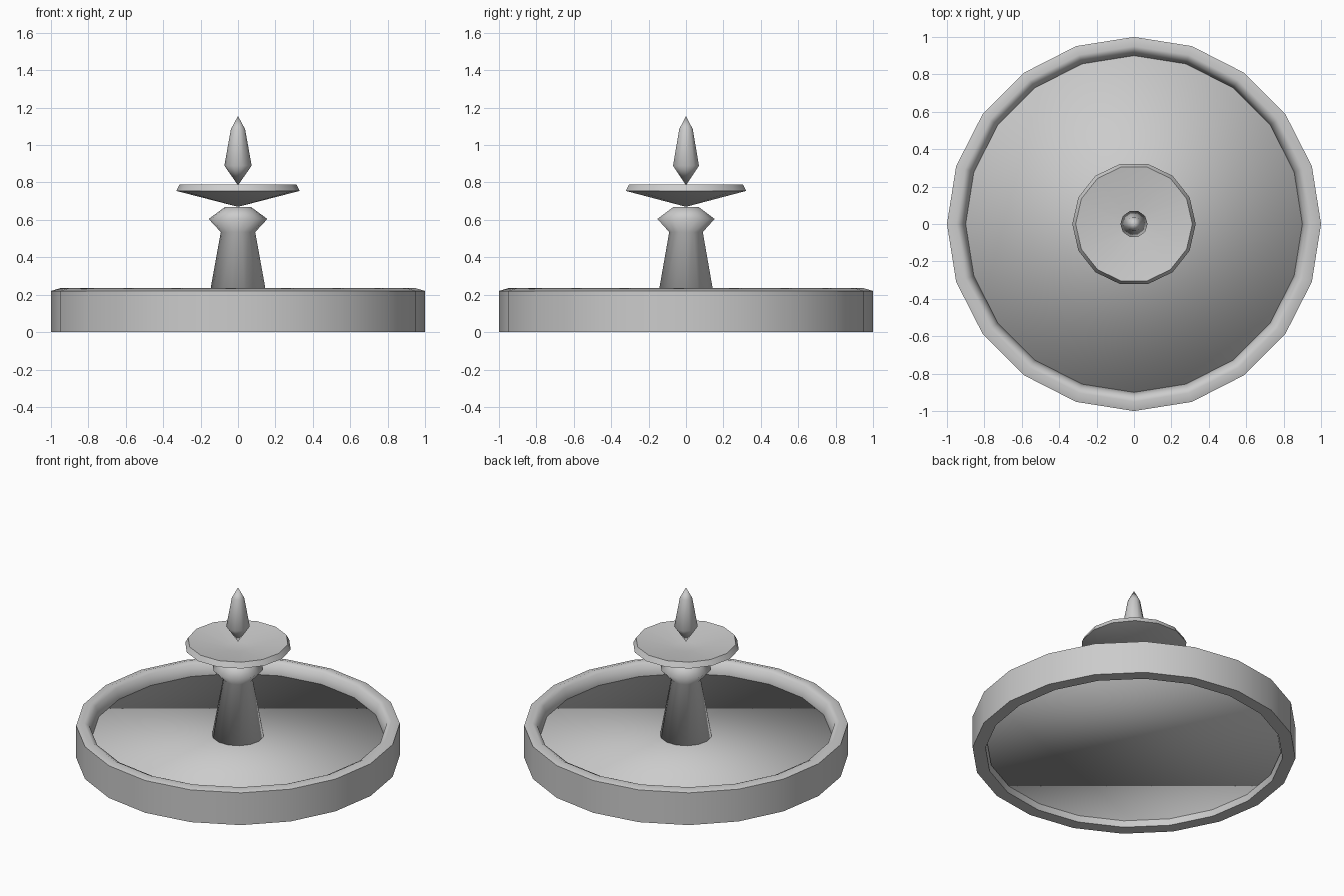
import bpy, bmesh, math

cube = bpy.data.objects.get("Cube")
if cube:
    bpy.data.objects.remove(cube, do_unlink=True)

# One stone material
stone = bpy.data.materials.new("grey_stone")
stone.use_nodes = True
GREY = (0.6, 0.6, 0.6, 1.0)
stone.diffuse_color = GREY
stone.node_tree.nodes["Principled BSDF"].inputs["Base Color"].default_value = GREY


def lathe(name, profile, sides, closed=False):
    """Turn an (radius, height) profile around z; open ends get flat caps."""
    bm = bmesh.new()
    rings = []
    for r, z in profile:
        if r == 0:
            rings.append([bm.verts.new((0, 0, z))] * sides)
        else:
            angles = [math.tau * i / sides for i in range(sides)]
            rings.append([bm.verts.new((r * math.cos(a), r * math.sin(a), z)) for a in angles])
    pairs = list(zip(rings, rings[1:]))
    if closed:
        pairs.append((rings[-1], rings[0]))
    for low, high in pairs:
        for i in range(sides):
            j = (i + 1) % sides
            bm.faces.new(list(dict.fromkeys((low[i], low[j], high[j], high[i]))))
    if not closed:
        for ring, (r, z) in ((rings[0], profile[0]), (rings[-1], profile[-1])):
            if r > 0:
                bm.faces.new(ring)
    bmesh.ops.recalc_face_normals(bm, faces=bm.faces)
    for face in bm.faces:
        face.smooth = True
    mesh = bpy.data.meshes.new(name)
    bm.to_mesh(mesh)
    bm.free()
    mesh.materials.append(stone)
    obj = bpy.data.objects.new(name, mesh)
    bpy.context.collection.objects.link(obj)
    return obj


# Basin wall: a ring with a softened lip
basin = lathe("basin_wall", [(1, 0), (1, 0.22), (0.95, 0.235), (0.92, 0.22),
                             (0.9, 0.15), (0.92, 0)], 20, closed=True)

# Basin floor: a thick disc held inside the wall
lathe("basin_floor", [(0.91, 0.04), (0.91, 0.15)], 20)

# Tapered column with a flared collar
lathe("column", [(0.165, 0.13), (0.092, 0.535), (0.157, 0.605), (0.068, 0.67)], 14)

# Upper bowl: cone below, shallow dish with a flat centre above
bowl = lathe("upper_bowl", [(0, 0.67), (0.33, 0.755), (0.312, 0.79), (0.07, 0.75)], 14)

# Pointed finial above the bowl
lathe("finial", [(0, 0.785), (0.073, 0.89), (0.038, 1.085), (0, 1.155)], 10)

# Keep crisp edges on the wall and bowl
for obj in (basin, bowl):
    bpy.ops.object.select_all(action="DESELECT")
    obj.select_set(True)
    bpy.context.view_layer.objects.active = obj
    bpy.ops.object.shade_smooth_by_angle(angle=math.radians(60))
